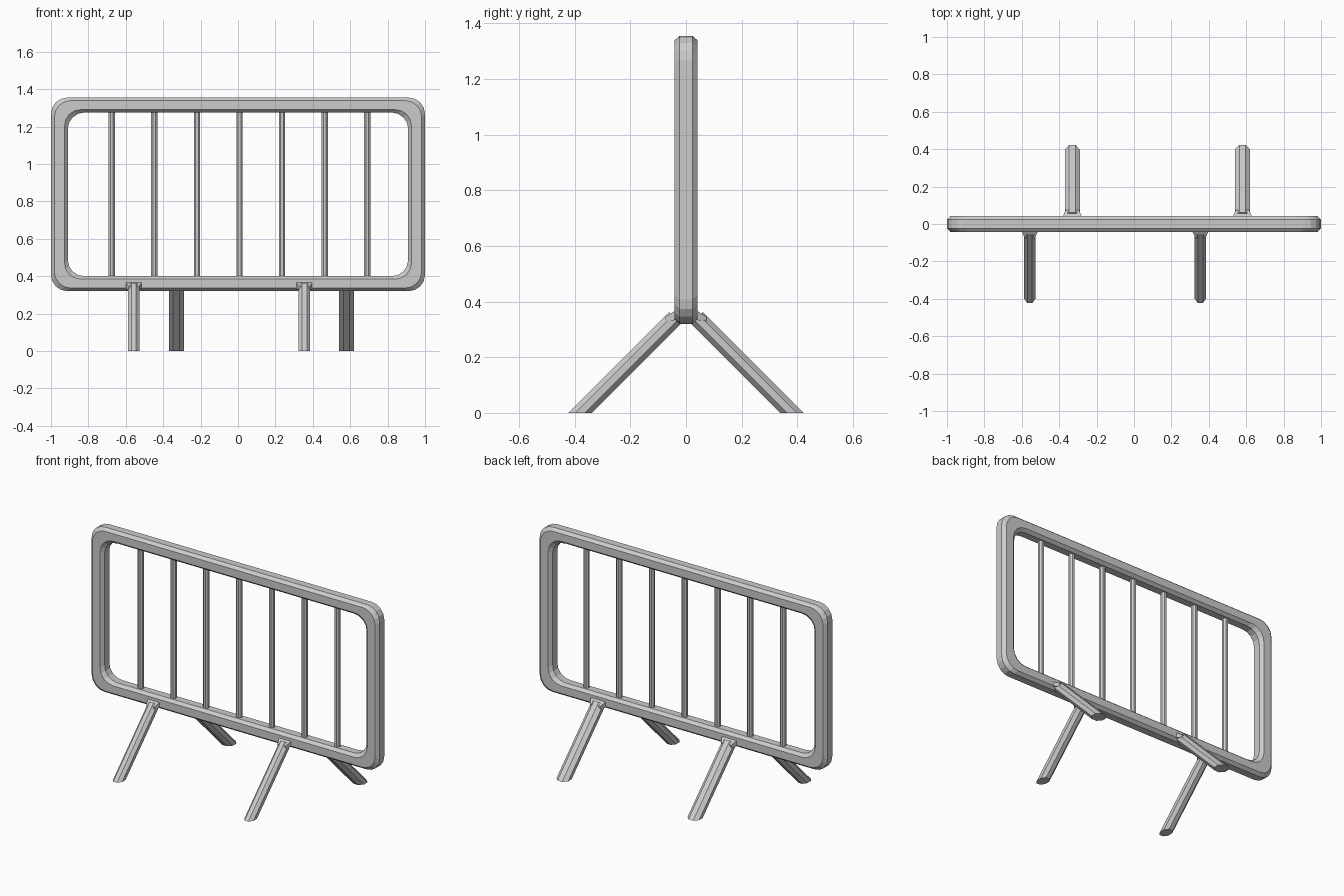
import bpy, bmesh
from math import sin, cos, pi

if "Cube" in bpy.data.objects:
    bpy.data.objects.remove(bpy.data.objects["Cube"])


def loft(name, rings, closed=False):
    """Skin a list of equal-length point rings into one mesh object."""
    bm = bmesh.new()
    loops = [[bm.verts.new(p) for p in ring] for ring in rings]
    n = len(loops[0])
    pairs = list(zip(loops, loops[1:]))
    if closed:
        pairs.append((loops[-1], loops[0]))
    else:
        bm.faces.new(loops[0])
        bm.faces.new(loops[-1])
    for a, b in pairs:
        for i in range(n):
            j = (i + 1) % n
            bm.faces.new((a[i], a[j], b[j], b[i]))
    bmesh.ops.recalc_face_normals(bm, faces=bm.faces)
    mesh = bpy.data.meshes.new(name)
    bm.to_mesh(mesh)
    bm.free()
    ob = bpy.data.objects.new(name, mesh)
    bpy.context.collection.objects.link(ob)
    return ob


def rounded_rect(hx, hz, cz, y, r=0.088, seg=4):
    pts = []
    for q, (sx, sz) in enumerate(((1, 1), (-1, 1), (-1, -1), (1, -1))):
        for k in range(seg + 1):
            a = (q + k / seg) * pi / 2
            pts.append((sx * (hx - r) + r * cos(a), y, cz + sz * (hz - r) + r * sin(a)))
    return pts


def octagon():
    """Unit octagon with flat sides facing the axes."""
    return [(cos(a) / cos(pi / 8), sin(a) / cos(pi / 8))
            for a in (pi / 8 + k * pi / 4 for k in range(8))]


# Frame: chamfered tube profile (inset fraction, y) swept round the rectangle
profile = [(0, -.023), (.2, -.042), (.8, -.042), (1, -.023),
           (1, .023), (.8, .042), (.2, .042), (0, .023)]
loft("frame", [rounded_rect(1 - .09 * t, .5175 - .08 * t, .8375, y)
               for t, y in profile], closed=True)

# Seven upright bars
for i in range(7):
    x = .008 + (i - 3) * .2275
    loft(f"bar_{i + 1}", [[(x + .017 * u, .017 * v, z) for u, v in octagon()]
                          for z in (.38, 1.295)])


# Slanted leg, cut level at the ground, with a small flared weld at the rail
def leg(name, x, side, half):
    foot = [(x + half * u, side * (.381 + .0425 * v), 0) for u, v in octagon()]
    top = [(x + half * u, side * (.0395 + .02125 * v), .3415 + .02125 * v)
           for u, v in octagon()]
    loft(name, [foot, top])
    w = half * .9
    weld_leg = [(x + sx * w, side * .074, z) for sx, z in
                ((-1, .325), (1, .325), (1, .345), (-1, .345))]
    weld_rail = [(x + sx * (w + .017), side * .035, z) for sx, z in
                 ((-1, .335), (1, .335), (1, .37), (-1, .37))]
    loft(name + "_weld", [weld_leg, weld_rail])


leg("front_leg_left", -.557, -1, .031)
leg("front_leg_right", .355, -1, .031)
leg("back_leg_left", -.33, 1, .04)
leg("back_leg_right", .58, 1, .04)
